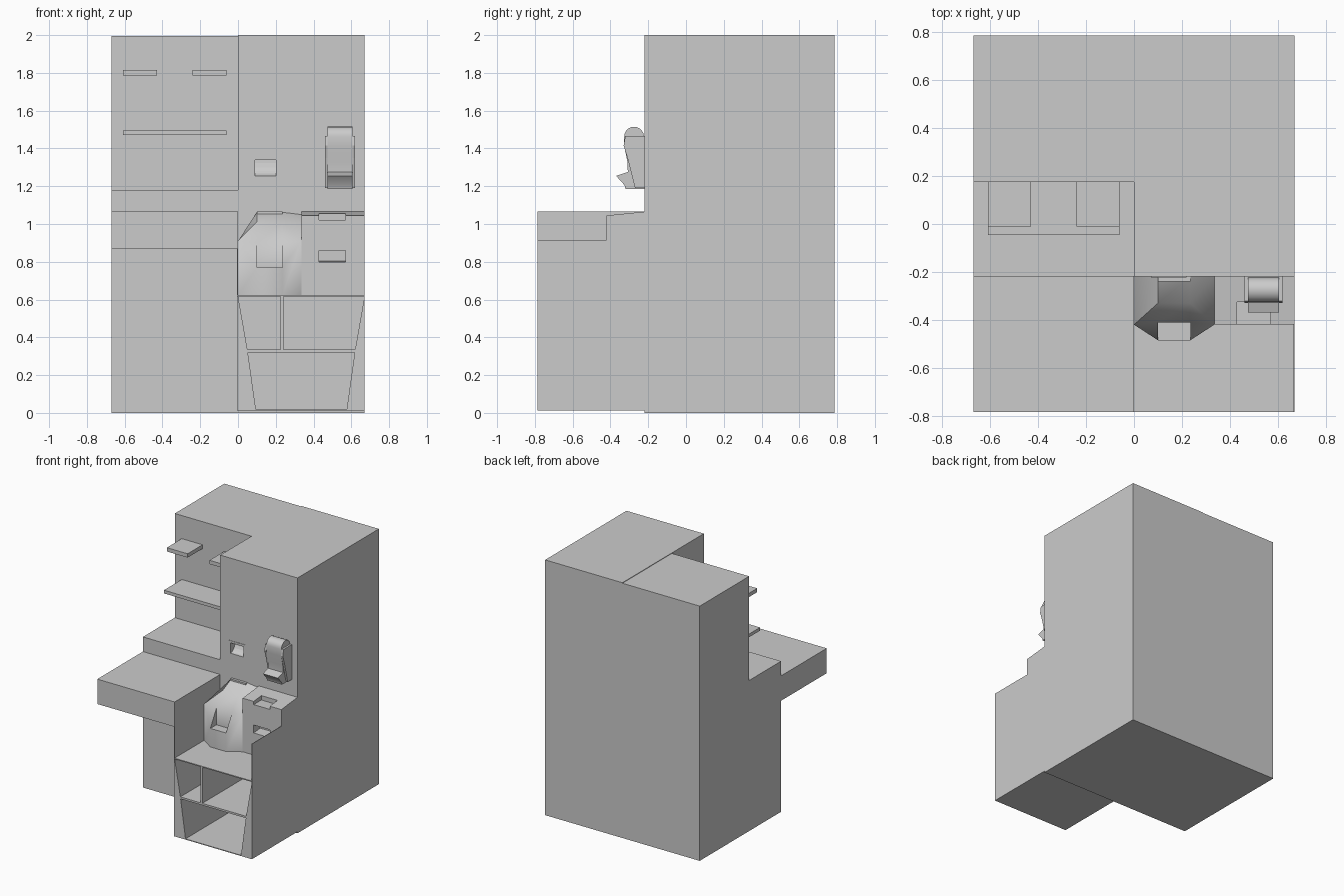
import bpy, bmesh, math

if "Cube" in bpy.data.objects:
    bpy.data.objects.remove(bpy.data.objects["Cube"])


def make(name, verts, faces, smooth=None):
    me = bpy.data.meshes.new(name)
    me.from_pydata(verts, [], faces)
    bm = bmesh.new()
    bm.from_mesh(me)
    bmesh.ops.recalc_face_normals(bm, faces=bm.faces[:])
    bm.to_mesh(me)
    bm.free()
    ob = bpy.data.objects.new(name, me)
    bpy.context.collection.objects.link(ob)
    if smooth:
        bpy.ops.object.select_all(action='DESELECT')
        bpy.context.view_layer.objects.active = ob
        ob.select_set(True)
        bpy.ops.object.shade_smooth_by_angle(angle=math.radians(smooth))
    return ob


def prism(name, profile, lo, hi, axis='x', smooth=None):
    """Extrude a (y, z) profile along x, or an (x, z) profile along y."""
    n = len(profile)
    verts = [(d, a, b) if axis == 'x' else (a, d, b) for d in (lo, hi) for a, b in profile]
    faces = [tuple(range(n)), tuple(range(n, 2 * n))]
    faces += [(i, (i + 1) % n, n + (i + 1) % n, n + i) for i in range(n)]
    return make(name, verts, faces, smooth)


def box(name, x0, x1, y0, y1, z0, z1):
    return prism(name, [(y0, z0), (y1, z0), (y1, z1), (y0, z1)], x0, x1)


def cut(ob, cutter):
    mod = ob.modifiers.new("cut", 'BOOLEAN')
    mod.operation = 'DIFFERENCE'
    mod.solver = 'EXACT'
    mod.object = cutter
    cutter.hide_render = True
    cutter.hide_viewport = True


W, FRONT, MID, BACK = 0.67, -0.785, -0.22, 0.787

# Main cabinets: tall right half and stepped left half
right_cabinet = box("right_cabinet", 0, W, MID, BACK, 0, 2)
prism("left_cabinet", [(MID, 0), (BACK, 0), (BACK, 1.996), (0.175, 1.996),
                       (0.175, 1.18), (MID, 1.18)], -W, 0)

# Left counter and wall shelves
box("counter", -W, 0, FRONT, MID, 0.87, 1.065)
box("long_shelf", -0.61, -0.06, -0.045, 0.175, 1.47, 1.495)
for i, x in enumerate((-0.61, -0.24)):
    box(f"small_shelf_{i}", x, x + 0.18, -0.01, 0.175, 1.785, 1.815)

# Side walls of the right bay
box("bay_left_wall", -0.004, 0, FRONT, MID, 0.012, 1.065)
prism("bay_right_wall", [(MID, 0.012), (FRONT, 0.012), (FRONT, 0.915), (-0.42, 0.915),
                         (-0.42, 1.045), (MID, 1.065)], W - 0.004, W)

# Storage compartments with tapered sides
for side in (0, 1):
    pts = [(0, 0.012), (0.095, 0.015), (0.05, 0.335), (0, 0.62)]
    if side:
        pts = [(W - x, z) for x, z in pts]
    prism(f"tapered_side_{side}", pts, FRONT, MID, 'y')
box("storage_floor", 0, W, FRONT, MID, 0.012, 0.018)
box("storage_shelf", 0.05, W - 0.05, FRONT, MID, 0.32, 0.335)
box("storage_top", 0, W, FRONT, MID, 0.617, 0.625)
box("storage_divider", 0.225, 0.24, FRONT, MID, 0.33, 0.62)

# Console block with two slots
console = prism("console", [(MID, 0.62), (-0.42, 0.62), (-0.42, 1.045), (MID, 1.065)], 0.335, W)
cut(console, box("notch_cutter", 0.43, 0.57, -0.45, -0.325, 1.02, 1.1))
cut(console, prism("slot_cutter", [(-0.45, 0.795), (-0.34, 0.805), (-0.34, 0.86),
                                   (-0.45, 0.86)], 0.43, 0.57))

# Rounded dispenser hood with a hollow front
v = [(0, -0.42, 0.62), (0.1, -0.485, 0.62), (0.235, -0.485, 0.62), (0.335, -0.42, 0.62),
     (0, -0.42, 0.91), (0.1, -0.485, 0.77), (0.235, -0.485, 0.77), (0.335, -0.42, 0.91),
     (0.1, -0.41, 0.90), (0.235, -0.41, 0.90), (0.1, -0.41, 0.77), (0.235, -0.41, 0.77),
     (0.1, -0.33, 1.01), (0.235, -0.33, 1.01), (0.1, -0.22, 1.062), (0.235, -0.22, 1.062),
     (0, -0.22, 0.91), (0.335, -0.22, 1.05), (0, -0.22, 0.62), (0.335, -0.22, 0.62)]
f = [(0, 1, 5, 4), (1, 2, 6, 5), (2, 3, 7, 6), (4, 5, 8), (7, 9, 6), (5, 10, 8), (6, 9, 11),
     (5, 6, 11, 10), (10, 11, 9, 8), (4, 8, 12), (8, 9, 13, 12), (9, 7, 13),
     (12, 13, 15, 14), (4, 12, 14, 16), (13, 7, 17, 15), (0, 4, 16, 18), (3, 19, 17, 7),
     (18, 16, 14, 15, 17, 19), (0, 18, 19, 3, 2, 1)]
make("dispenser_hood", v, f, 50)
box("hood_slot", 0.1, 0.235, -0.24, MID, 1.035, 1.065)

# Receipt pocket and its lip
pocket = [(-0.25, 1.255), (MID, 1.255)]
pocket += [(-0.22 + 0.06 * math.sin(t * math.pi / 12), 1.345 - 0.09 * math.cos(t * math.pi / 12))
           for t in range(1, 7)] + [(-0.16, 1.355), (-0.25, 1.355)]
cut(right_cabinet, prism("pocket_cutter", pocket, 0.09, 0.2))
box("pocket_lip", 0.07, 0.22, MID - 0.003, MID, 1.338, 1.355)

# Reader unit: rounded body with tray, between two side plates
arc = [(-0.275 - 0.052 * math.cos(math.pi * t / 10), 1.463 + 0.052 * math.sin(math.pi * t / 10))
       for t in range(11)]
prism("reader_body", [(MID, 1.185), (-0.32, 1.185), (-0.325, 1.205), (-0.37, 1.255),
                      (-0.308, 1.275), (-0.31, 1.33), (-0.327, 1.41)] + arc + [(MID, 1.463)],
      0.475, 0.605, smooth=35)
for i, x in enumerate((0.46, 0.605)):
    prism(f"reader_side_{i}", [(MID, 1.19), (-0.27, 1.19), (-0.31, 1.35), (-0.33, 1.415),
                               (-0.322, 1.465), (MID, 1.465)], x, x + 0.015)
